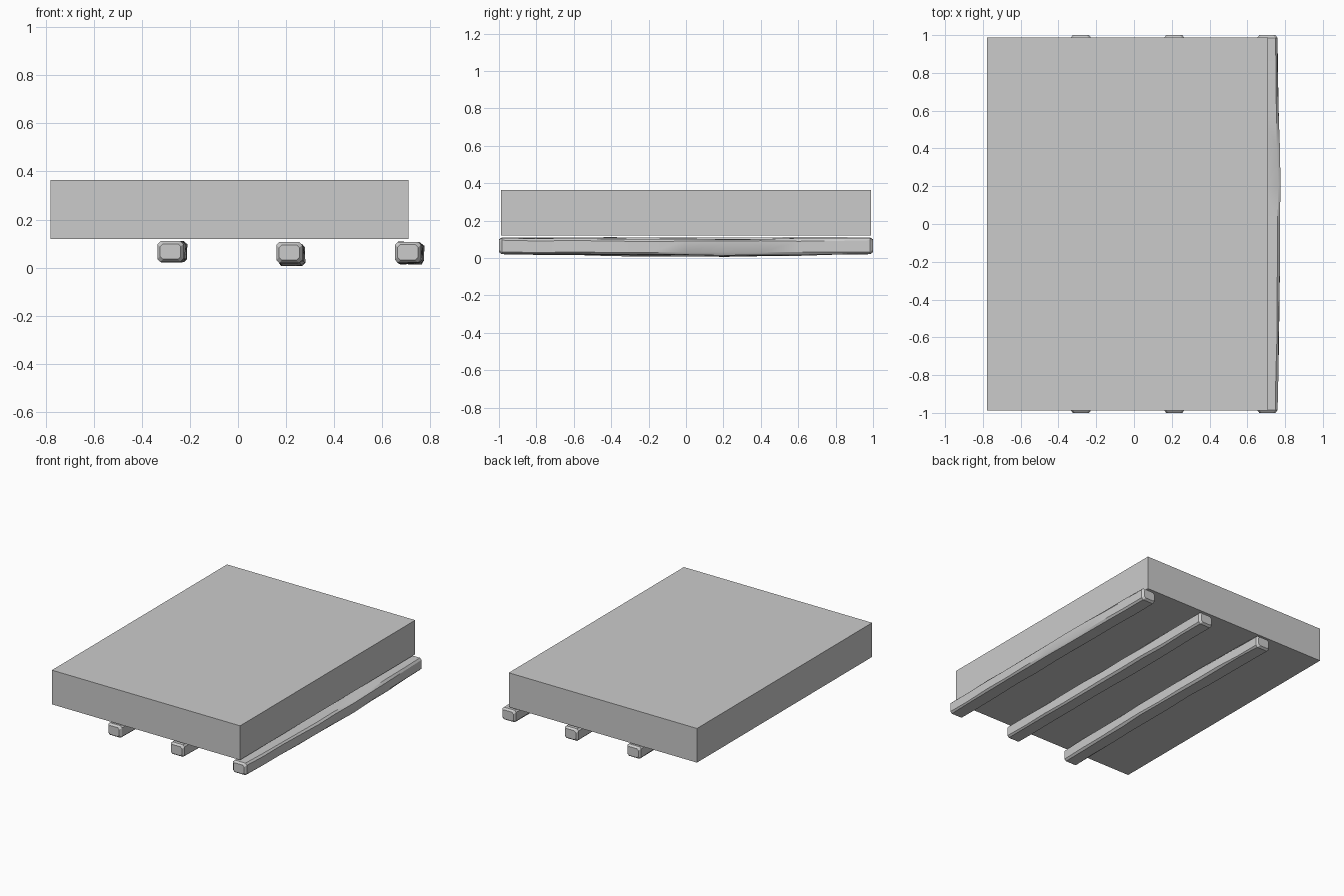
import bpy, bmesh, math, random

if "Cube" in bpy.data.objects:
    bpy.data.objects.remove(bpy.data.objects["Cube"])
random.seed(4)


def finish(name, bm, smooth=False):
    bmesh.ops.recalc_face_normals(bm, faces=bm.faces)
    me = bpy.data.meshes.new(name)
    bm.to_mesh(me)
    bm.free()
    ob = bpy.data.objects.new(name, me)
    bpy.context.collection.objects.link(ob)
    if smooth:
        bpy.ops.object.select_all(action='DESELECT')
        ob.select_set(True)
        bpy.context.view_layer.objects.active = ob
        bpy.ops.object.shade_smooth_by_angle(angle=math.radians(30))
    return ob


# Plain slab
bm = bmesh.new()
bmesh.ops.create_cube(bm, size=1)
for v in bm.verts:
    v.co = (-0.035 + v.co.x * 1.487, v.co.y * 1.976, 0.242 + v.co.z * 0.244)
finish("slab", bm)


# Hewn beam: chamfered cross-section lofted along y, bowed in the middle
def beam(name, cx, cz, bow_x, bow_z):
    stations = [-1, -0.985, -0.8, -0.6, -0.4, -0.2, 0, 0.2, 0.4, 0.6, 0.8, 0.985, 1]
    bm = bmesh.new()
    rings = []
    for y in stations:
        t = max(0, math.cos(y * math.pi / 2)) ** 1.3
        end = abs(y) == 1
        hw, hh = (0.043, 0.032) if end else (0.054, 0.043)
        ch = 0.012
        section = [(-hw + ch, -hh), (hw - ch, -hh), (hw, -hh + ch), (hw, hh - ch),
                   (hw - ch, hh), (-hw + ch, hh), (-hw, hh - ch), (-hw, -hh + ch)]
        j = 0 if abs(y) > 0.9 else 0.003
        ring = []
        for x, z in section:
            ring.append(bm.verts.new((cx + bow_x * t + x + random.uniform(-j, j), y,
                                      cz + bow_z * t + z + random.uniform(-j, j))))
        rings.append(ring)
    for a, b in zip(rings, rings[1:]):
        for i in range(8):
            k = (i + 1) % 8
            bm.faces.new((a[i], a[k], b[k], b[i]))
    bm.faces.new(rings[0])
    bm.faces.new(rings[-1])
    finish(name, bm, True)


beam("left_beam", -0.281, 0.067, 0.014, 0.000)
beam("middle_beam", 0.213, 0.063, 0.011, -0.012)
beam("right_beam", 0.706, 0.064, 0.014, -0.006)
